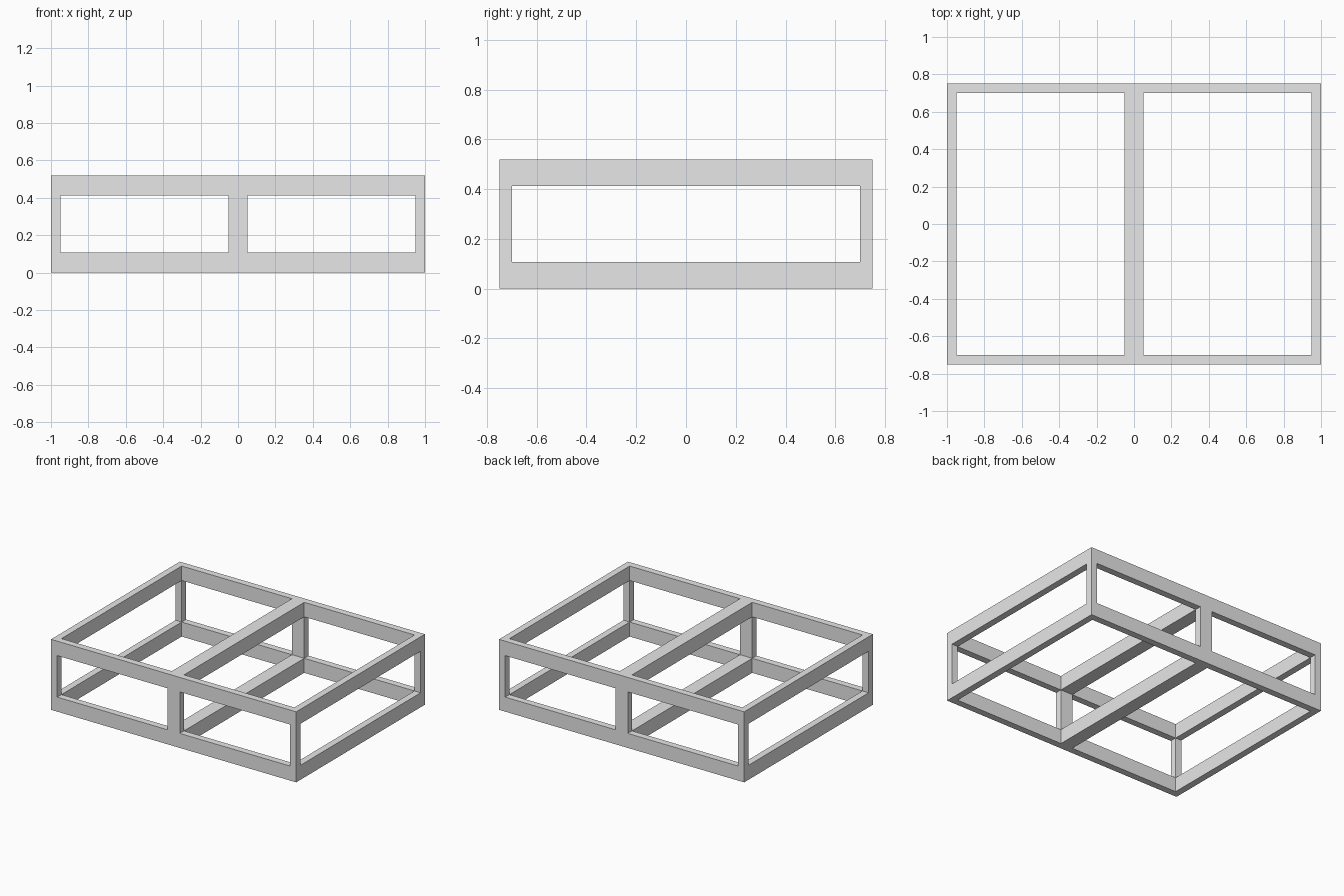
import bpy

if "Cube" in bpy.data.objects:
    bpy.data.objects.remove(bpy.data.objects["Cube"], do_unlink=True)

grey = bpy.data.materials.new("light_grey")
grey.use_nodes = True
colour = (0.8, 0.8, 0.8, 1)
grey.diffuse_color = colour
grey.node_tree.nodes["Principled BSDF"].inputs["Base Color"].default_value = colour

X, Y, Z = 1.0, 0.75, 0.52      # half width, half depth, full height
T, RAIL = 0.05, 0.107          # bar thickness, rail height


def bar(name, low, high):
    """Box between two opposite corners."""
    bpy.ops.mesh.primitive_cube_add(size=1)
    ob = bpy.context.object
    ob.name = ob.data.name = name
    for v in ob.data.vertices:
        v.co = [h if c > 0 else l for c, l, h in zip(v.co, low, high)]
    ob.data.materials.append(grey)


# Bars across the width sit at three x spans: right, middle (double), left
columns = {"right": (-X, T - X), "middle": (-T, T), "left": (X - T, X)}
rows = {"front": (-Y, T - Y), "back": (Y - T, Y)}

# Lower and upper rail frames, butt-jointed
for level, z0 in (("lower", 0), ("upper", Z - RAIL)):
    z1 = z0 + RAIL
    for side, (y0, y1) in rows.items():
        bar(f"{level}_{side}_rail", (-X, y0, z0), (X, y1, z1))
    for side, (x0, x1) in columns.items():
        bar(f"{level}_{side}_rail", (x0, T - Y, z0), (x1, Y - T, z1))

# Posts between the frames
for row, (y0, y1) in rows.items():
    for side, (x0, x1) in columns.items():
        bar(f"{row}_{side}_post", (x0, y0, RAIL), (x1, y1, Z - RAIL))
